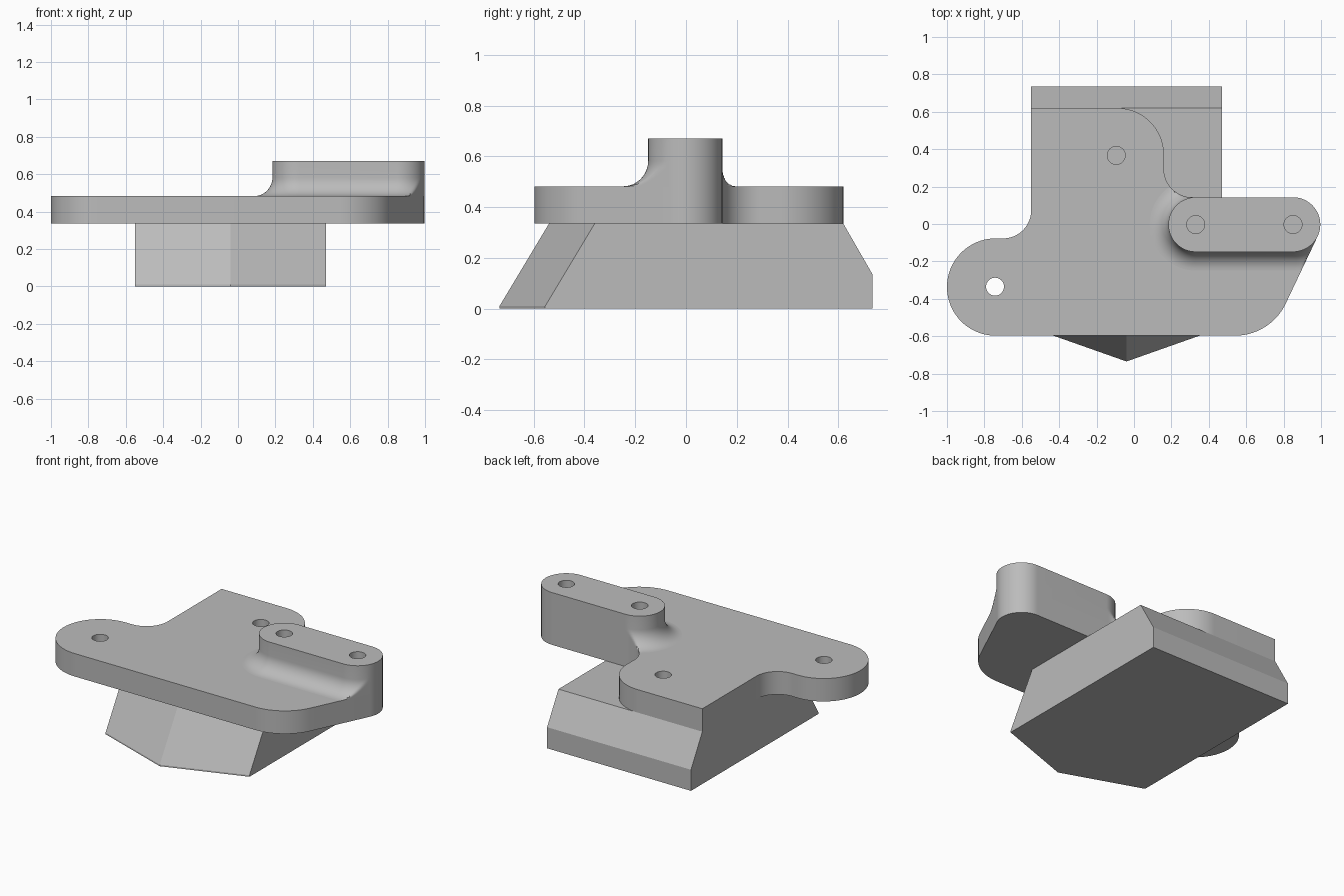
import bpy, bmesh
from math import sin, cos, pi, radians, sqrt
from mathutils import Vector, geometry

cube = bpy.data.objects.get("Cube")
if cube:
    bpy.data.objects.remove(cube)

grey = bpy.data.materials.new("plain_grey")
grey.use_nodes = True
colour = (0.5, 0.5, 0.5, 1)
grey.diffuse_color = colour
grey.node_tree.nodes["Principled BSDF"].inputs["Base Color"].default_value = colour

PLATE_LOW, PLATE_TOP, BOSS_TOP = 0.335, 0.482, 0.67
BOSS_R, FLARE_R, HOLE_R = 0.146, 0.1, 0.048
BOSS_Y = -0.003


def arc(cx, cy, r, start, end, steps=24):
    """Points along an arc, angles in degrees."""
    angles = [radians(start + (end - start) * i / steps) for i in range(steps + 1)]
    return [Vector((cx + r * cos(a), cy + r * sin(a))) for a in angles]


def loft(name, loops):
    """Solid through a stack of closed loops with equal point counts."""
    bm = bmesh.new()
    rings = [[bm.verts.new(p) for p in loop] for loop in loops]
    for low, high in zip(rings, rings[1:]):
        for i in range(len(low)):
            j = (i + 1) % len(low)
            bm.faces.new((low[i], low[j], high[j], high[i]))
    bm.faces.new(rings[0][::-1])
    bm.faces.new(rings[-1])
    bmesh.ops.recalc_face_normals(bm, faces=bm.faces)
    mesh = bpy.data.meshes.new(name)
    bm.to_mesh(mesh)
    bm.free()
    mesh.materials.append(grey)
    ob = bpy.data.objects.new(name, mesh)
    bpy.context.collection.objects.link(ob)
    return ob


def prism(name, outline, low, high):
    return loft(name, [[(p.x, p.y, z) for p in outline] for z in (low, high)])


def activate(ob):
    bpy.ops.object.select_all(action='DESELECT')
    ob.select_set(True)
    bpy.context.view_layer.objects.active = ob


def cut(ob, cutter):
    activate(ob)
    mod = ob.modifiers.new("hole", 'BOOLEAN')
    mod.operation = 'DIFFERENCE'
    mod.solver = 'EXACT'
    mod.object = cutter
    bpy.ops.object.modifier_apply(modifier=mod.name)


# Plate outline, anticlockwise from the left lobe
outline = (
    arc(-0.74, -0.337, 0.26, 90, 270, 40)
    + arc(0.54, -0.297, 0.3, -90, -25.2)
    + arc(0.85, BOSS_Y, BOSS_R, -25.2, 90, 32)
    + arc(0.31, BOSS_Y + BOSS_R + 0.15, 0.15, 270, 180)
    + arc(-0.09, 0.37, 0.25, 0, 90)
    + [Vector((-0.55, 0.62))]
    + arc(-0.70, 0.073, 0.15, 0, -90)
)
plate = prism("mounting_plate", outline, PLATE_LOW, PLATE_TOP)

# Raised boss with a flared foot that stops at the plate edge
boss_path = arc(0.85, BOSS_Y, BOSS_R, -90, 90, 60) + arc(0.33, BOSS_Y, BOSS_R, 90, 270, 60)
centres = [Vector((0.85, BOSS_Y))] * 61 + [Vector((0.33, BOSS_Y))] * 61
normals = [(p - c).normalized() for p, c in zip(boss_path, centres)]


def clearance(p, n):
    start, end = p - n * 0.01, p + n * 0.2
    room = FLARE_R
    for a, b in zip(outline, outline[1:] + outline[:1]):
        hit = geometry.intersect_line_line_2d(start, end, a, b)
        if hit:
            room = min(room, max(0, (hit - start).length - 0.01))
    return room


rooms = [clearance(p, n) for p, n in zip(boss_path, normals)]
levels = []
for i in range(13):
    a = i / 12 * pi / 2
    levels.append((PLATE_TOP + FLARE_R * (1 - cos(a)), FLARE_R * (1 - sin(a))))
levels.append((BOSS_TOP, 0))
boss_loops = []
for z, flare in levels:
    ring = [p + n * min(flare, r) for p, n, r in zip(boss_path, normals, rooms)]
    boss_loops.append([(p.x, p.y, z) for p in ring])
boss = loft("raised_boss", boss_loops)

# Bolt holes
for x, y, bottom, parts in (
    (-0.743, -0.335, 0.2, [plate]),
    (-0.095, 0.367, 0.2, [plate]),
    (0.33, BOSS_Y, 0.42, [plate, boss]),
    (0.85, BOSS_Y, 0.42, [plate, boss]),
):
    drill = prism("drill", arc(x, y, HOLE_R, 0, 348.75, 31), bottom, 0.9)
    for part in parts:
        cut(part, drill)
    bpy.data.objects.remove(drill)


# Base block: pointed sloping front, chamfered back
def block_loop(z, lean, back):
    return [(-0.55, -0.555 + lean, z), (-0.04, -0.735 + lean, z), (0.47, -0.555 + lean, z),
            (0.47, back, z), (-0.55, back, z)]


SLOPE = 0.195 / (PLATE_LOW - 0.01)
loft("base_block", [
    block_loop(0, 0, 0.735),
    block_loop(0.01, 0, 0.735),
    block_loop(0.135, 0.125 * SLOPE, 0.735),
    block_loop(PLATE_LOW, 0.195, 0.62),
])

for ob in (plate, boss):
    activate(ob)
    bpy.ops.object.shade_smooth_by_angle(angle=radians(30))
